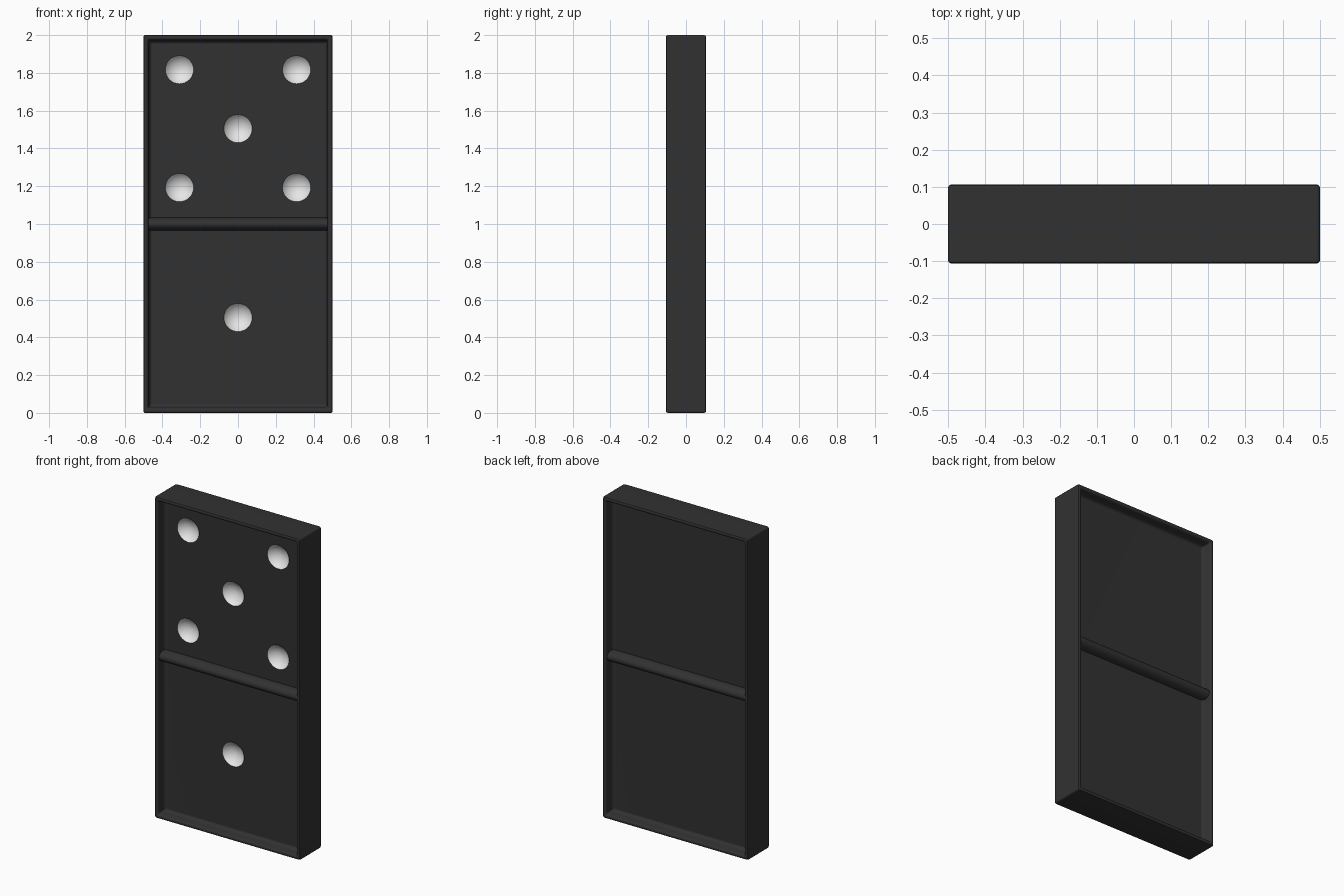
import bpy, bmesh, math
from mathutils import Matrix

cube = bpy.data.objects.get("Cube")
if cube:
    bpy.data.objects.remove(cube, do_unlink=True)

HALF_W, HALF_H, HALF_D = 0.501, 1.0, 0.107
FLOOR = 0.047       # half depth at the sunken panels


def material(name, value):
    mat = bpy.data.materials.new(name)
    mat.use_nodes = True
    colour = (value, value, value, 1)
    mat.diffuse_color = colour
    mat.node_tree.nodes["Principled BSDF"].inputs["Base Color"].default_value = colour
    return mat


black = material("black", 0.031)
white = material("white", 0.8)


def make_object(name, bm, mat):
    bmesh.ops.recalc_face_normals(bm, faces=bm.faces[:])
    mesh = bpy.data.meshes.new(name)
    bm.to_mesh(mesh)
    bm.free()
    mesh.materials.append(mat)
    obj = bpy.data.objects.new(name, mesh)
    bpy.context.collection.objects.link(obj)
    return obj


def smooth(obj, degrees):
    bpy.ops.object.select_all(action='DESELECT')
    obj.select_set(True)
    bpy.context.view_layer.objects.active = obj
    bpy.ops.object.shade_smooth_by_angle(angle=math.radians(degrees))


def ring(bm, inset, y):
    """Rounded rectangle in the xz plane."""
    r, steps = 0.01, 3
    cx, cz = HALF_W - inset - r, HALF_H - inset - r
    verts = []
    for corner, (sx, sz) in enumerate([(1, 1), (-1, 1), (-1, -1), (1, -1)]):
        for i in range(steps + 1):
            a = (corner + i / steps) * math.pi / 2
            verts.append(bm.verts.new((sx * cx + r * math.cos(a), y,
                                       HALF_H + sz * cz + r * math.sin(a))))
    return verts


# Tile body: rim profile from the front panel, around the side, to the back
half = [(0.047, FLOOR), (0.04, FLOOR + 0.002), (0.034, FLOOR + 0.008),
        (0.03, FLOOR + 0.018), (0.026, HALF_D - 0.01), (0.023, HALF_D - 0.004),
        (0.018, HALF_D), (0.01, HALF_D), (0.003, HALF_D - 0.003), (0, HALF_D - 0.01)]
profile = [(i, -y) for i, y in half] + half[::-1]
bm = bmesh.new()
rings = [ring(bm, i, y) for i, y in profile]
for a, b in zip(rings, rings[1:]):
    for k in range(len(a)):
        n = (k + 1) % len(a)
        bm.faces.new((a[k], a[n], b[n], b[k]))
bm.faces.new(rings[0])
bm.faces.new(rings[-1])
tile = make_object("tile_body", bm, black)

# Pips: shallow round dents, five above and one below
radius, depth = 0.075, 0.04
sphere = (radius ** 2 + depth ** 2) / (2 * depth)
spots = [(0, 0.505), (0, 1.505)] + [(x, 1.505 + z) for x in (-0.31, 0.31) for z in (-0.312, 0.312)]
bm = bmesh.new()
for x, z in spots:
    place = Matrix.Translation((x, -FLOOR + depth - sphere, z)) @ Matrix.Rotation(math.pi / 2, 4, 'X')
    bmesh.ops.create_uvsphere(bm, u_segments=32, v_segments=24, radius=sphere, matrix=place)
cutter = make_object("pip_cutter", bm, white)
cutter.hide_render = True

cut = tile.modifiers.new("pips", 'BOOLEAN')
cut.operation = 'DIFFERENCE'
cut.solver = 'EXACT'
cut.material_mode = 'TRANSFER'
cut.object = cutter
bpy.context.view_layer.objects.active = tile
bpy.ops.object.modifier_apply(modifier=cut.name)
bpy.data.objects.remove(cutter, do_unlink=True)
smooth(tile, 40)
flat = tile.modifiers.new("flat_panels", 'WEIGHTED_NORMAL')
flat.keep_sharp = True

# Rounded divider bars across the middle of each face
bar_radius, bar_height = 0.035, 0.052
for name, side in (("front_divider", -1), ("back_divider", 1)):
    bm = bmesh.new()
    place = (Matrix.Translation((0, side * FLOOR, HALF_H))
             @ Matrix.Diagonal((1, bar_height / bar_radius, 1, 1))
             @ Matrix.Rotation(math.pi / 2, 4, 'Y'))
    bmesh.ops.create_cone(bm, cap_ends=True, segments=32, radius1=bar_radius,
                          radius2=bar_radius, depth=0.95, matrix=place)
    # Keep only the half outside the panel floor, sunk slightly into it
    inside = [v for v in bm.verts if v.co.y * side < FLOOR - 0.01]
    for v in inside:
        v.co.y = side * (FLOOR - 0.01)
    smooth(make_object(name, bm, black), 40)
